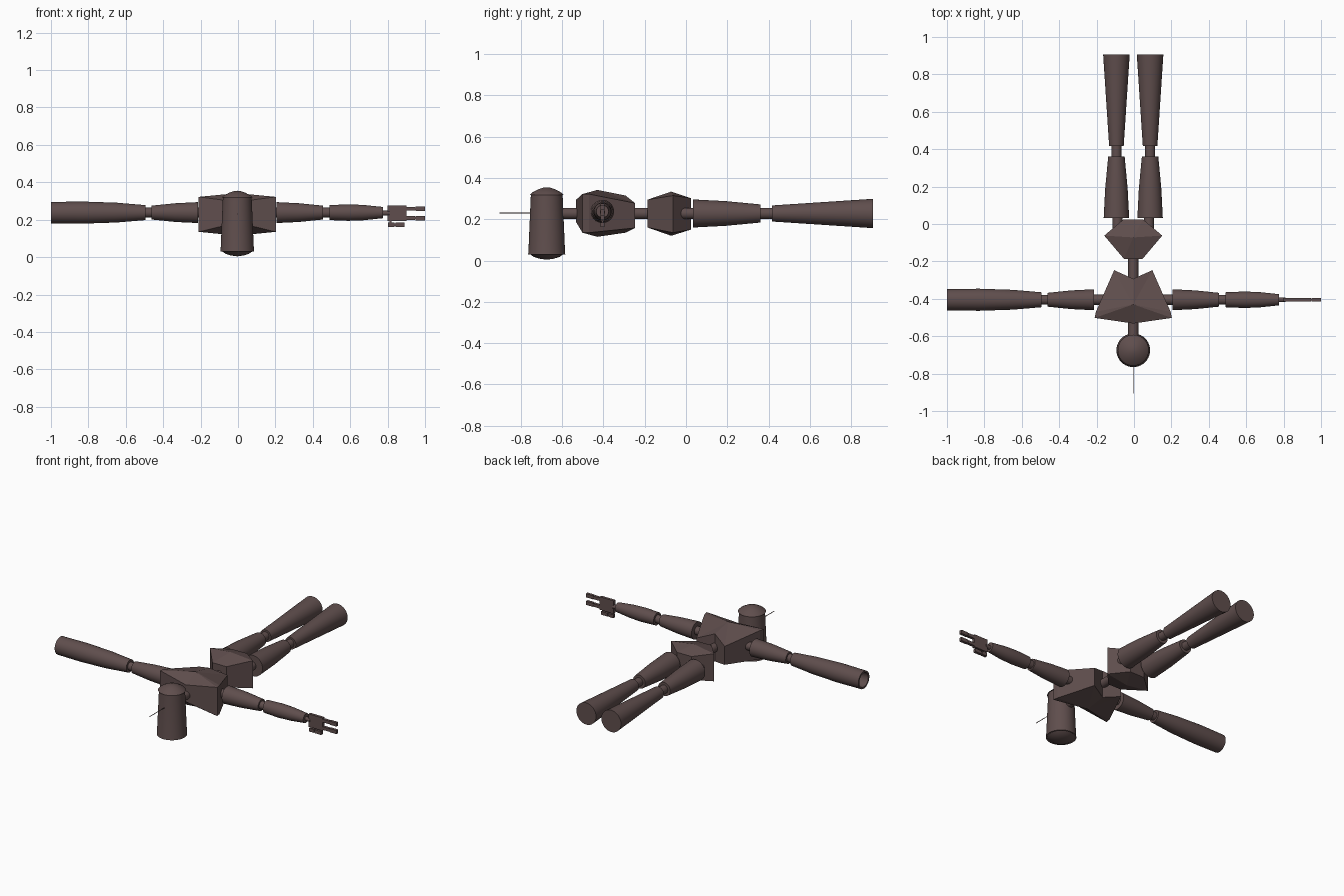
import bpy, bmesh, math
from mathutils import Matrix, Vector

if "Cube" in bpy.data.objects:
    bpy.data.objects.remove(bpy.data.objects["Cube"])

CX = -0.004      # body centre line
ARM_Y, ARM_Z = -0.405, 0.238
SPINE_Z = 0.228

brown = bpy.data.materials.new("dark brown")
brown.diffuse_color = (0.115, 0.076, 0.074, 1)
brown.use_nodes = True
brown.node_tree.nodes["Principled BSDF"].inputs["Base Color"].default_value = brown.diffuse_color


def finish(name, bm, smooth=True):
    bmesh.ops.recalc_face_normals(bm, faces=bm.faces[:])
    me = bpy.data.meshes.new(name)
    bm.to_mesh(me)
    bm.free()
    me.materials.append(brown)
    if smooth:
        me.shade_smooth()
        me.set_sharp_from_angle(angle=math.radians(32))
    ob = bpy.data.objects.new(name, me)
    bpy.context.collection.objects.link(ob)
    return ob


def lathe(name, axis, centre, profile, segs=32):
    """Turned part: profile is (position along axis, radius); centre holds the other two coordinates."""
    bm = bmesh.new()
    rings = []
    for t, r in profile:
        ring = []
        for i in range(segs if r > 0 else 1):
            a = 2 * math.pi * i / segs
            u, v = centre[0] + r * math.cos(a), centre[1] + r * math.sin(a)
            co = {'x': (t, u, v), 'y': (u, t, v), 'z': (u, v, t)}[axis]
            ring.append(bm.verts.new(co))
        rings.append(ring)
    for a, b in zip(rings, rings[1:]):
        for i in range(segs):
            j = (i + 1) % segs
            if len(a) == 1:
                bm.faces.new((a[0], b[i], b[j]))
            elif len(b) == 1:
                bm.faces.new((a[i], a[j], b[0]))
            else:
                bm.faces.new((a[i], a[j], b[j], b[i]))
    for ring in (rings[0], rings[-1]):
        if len(ring) > 1:
            bm.faces.new(ring)
    return finish(name, bm)


def box(name, x0, x1, y0, y1, z0, z1):
    bm = bmesh.new()
    bmesh.ops.create_cube(bm, size=1)
    size = Vector((x1 - x0, y1 - y0, z1 - z0))
    mid = Vector((x1 + x0, y1 + y0, z1 + z0)) / 2
    bm.transform(Matrix.Translation(mid) @ Matrix.Diagonal((*size, 1)))
    return finish(name, bm, False)


def faceted_block(name, outline, top_peak, bottom_peak, back_dent=None):
    """Outline points are (x, y, low z, high z); each cap is a fan up to its peak."""
    bm = bmesh.new()
    low = [bm.verts.new((CX + x, y, a)) for x, y, a, b in outline]
    high = [bm.verts.new((CX + x, y, b)) for x, y, a, b in outline]
    top = bm.verts.new((CX, *top_peak))
    bottom = bm.verts.new((CX, *bottom_peak))
    n = len(outline)
    for i in range(n):
        j = (i + 1) % n
        bm.faces.new((high[i], high[j], top))
        bm.faces.new((low[j], low[i], bottom))
        bm.faces.new((low[i], low[j], high[j], high[i]))
    return finish(name, bm, False)


# Head: tapered can with shallow domes
lathe("head", 'z', (CX, -0.675), [
    (0.004, 0), (0.009, 0.035), (0.018, 0.063), (0.03, 0.08), (0.03, 0.09),
    (0.037, 0.089), (0.318, 0.077), (0.318, 0.083), (0.328, 0.073),
    (0.345, 0.042), (0.353, 0.018), (0.355, 0)], 40)
lathe("antenna", 'y', (CX, 0.23), [(-0.905, 0.002), (-0.74, 0.002)], 8)
lathe("neck", 'y', (CX, SPINE_Z), [(-0.64, 0.027), (-0.49, 0.027)])

# Chest: wedge with a chevron front and a notched back
faceted_block("chest", [
    (-0.206, -0.502, 0.135, 0.322), (0, -0.532, 0.185, 0.295),
    (0.206, -0.502, 0.135, 0.322), (0.2, -0.47, 0.135, 0.322),
    (0.102, -0.247, 0.158, 0.278), (0, -0.293, 0.135, 0.315),
    (-0.102, -0.247, 0.158, 0.278), (-0.2, -0.47, 0.135, 0.322)],
    (-0.43, 0.342), (-0.43, 0.115))

lathe("spine", 'y', (CX, SPINE_Z), [(-0.36, 0.027), (-0.15, 0.027)])

# Pelvis: six-sided block with peaked caps
faceted_block("pelvis", [
    (-0.155, -0.062, 0.135, 0.315), (-0.05, -0.186, 0.16, 0.295),
    (0.05, -0.186, 0.16, 0.295), (0.155, -0.062, 0.135, 0.315),
    (0.053, 0.024, 0.15, 0.302), (-0.053, 0.024, 0.15, 0.302)],
    (-0.072, 0.334), (-0.072, 0.12))

# Legs
for side, s in (("left", -1), ("right", 1)):
    c = (CX + s * 0.09, SPINE_Z)
    lathe(side + "_hip", 'y', (CX + s * 0.084, SPINE_Z), [(-0.045, 0.027), (0.06, 0.027)])
    lathe(side + "_thigh", 'y', c, [(0.033, 0.068), (0.19, 0.06), (0.36, 0.044)])
    lathe(side + "_knee", 'y', c, [(0.34, 0.027), (0.44, 0.027)])
    lathe(side + "_shin", 'y', c, [(0.418, 0.039), (0.906, 0.071)])

# Upper arms
for side, s in (("left", -1), ("right", 1)):
    c = (ARM_Y, ARM_Z)
    X = lambda x: CX + s * x
    lathe(side + "_shoulder", 'x', c, [(X(0.1), 0.027), (X(0.23), 0.027)])
    lathe(side + "_upper_arm", 'x', c, [(X(0.209), 0.056), (X(0.33), 0.05), (X(0.458), 0.037)])
    lathe(side + "_elbow", 'x', c, [(X(0.44), 0.026), (X(0.51), 0.026)])

# Left forearm: hollow barrel
lathe("barrel_forearm", 'x', (ARM_Y, ARM_Z), [
    (-0.495, 0.04), (-0.65, 0.053), (-0.83, 0.059), (-1.0, 0.057),
    (-1.0, 0.046), (-0.8, 0.046)])

# Right forearm and flat hand
lathe("right_forearm", 'x', (ARM_Y, ARM_Z), [
    (0.49, 0.04), (0.59, 0.044), (0.67, 0.041), (0.775, 0.03)])
HY = (ARM_Y - 0.009, ARM_Y + 0.009)
lathe("wrist", 'x', (ARM_Y, ARM_Z - 0.003), [(0.76, 0.013), (0.81, 0.013)], 16)
box("palm", 0.8, 0.9, *HY, 0.192, 0.276)
for name, z in (("upper_finger", 0.258), ("lower_finger", 0.209)):
    box(name + "_base", 0.9, 0.945, *HY, z - 0.01, z + 0.01)
    box(name + "_tip", 0.95, 1.0, *HY, z - 0.012, z + 0.012)
    box(name + "_joint", 0.89, 0.96, ARM_Y - 0.005, ARM_Y + 0.005, z - 0.006, z + 0.006)
box("thumb_base", 0.802, 0.838, *HY, 0.162, 0.184)
box("thumb_tip", 0.843, 0.89, *HY, 0.162, 0.184)
box("thumb_joint", 0.81, 0.822, ARM_Y - 0.005, ARM_Y + 0.005, 0.18, 0.2)
box("thumb_link", 0.83, 0.85, ARM_Y - 0.005, ARM_Y + 0.005, 0.167, 0.179)
